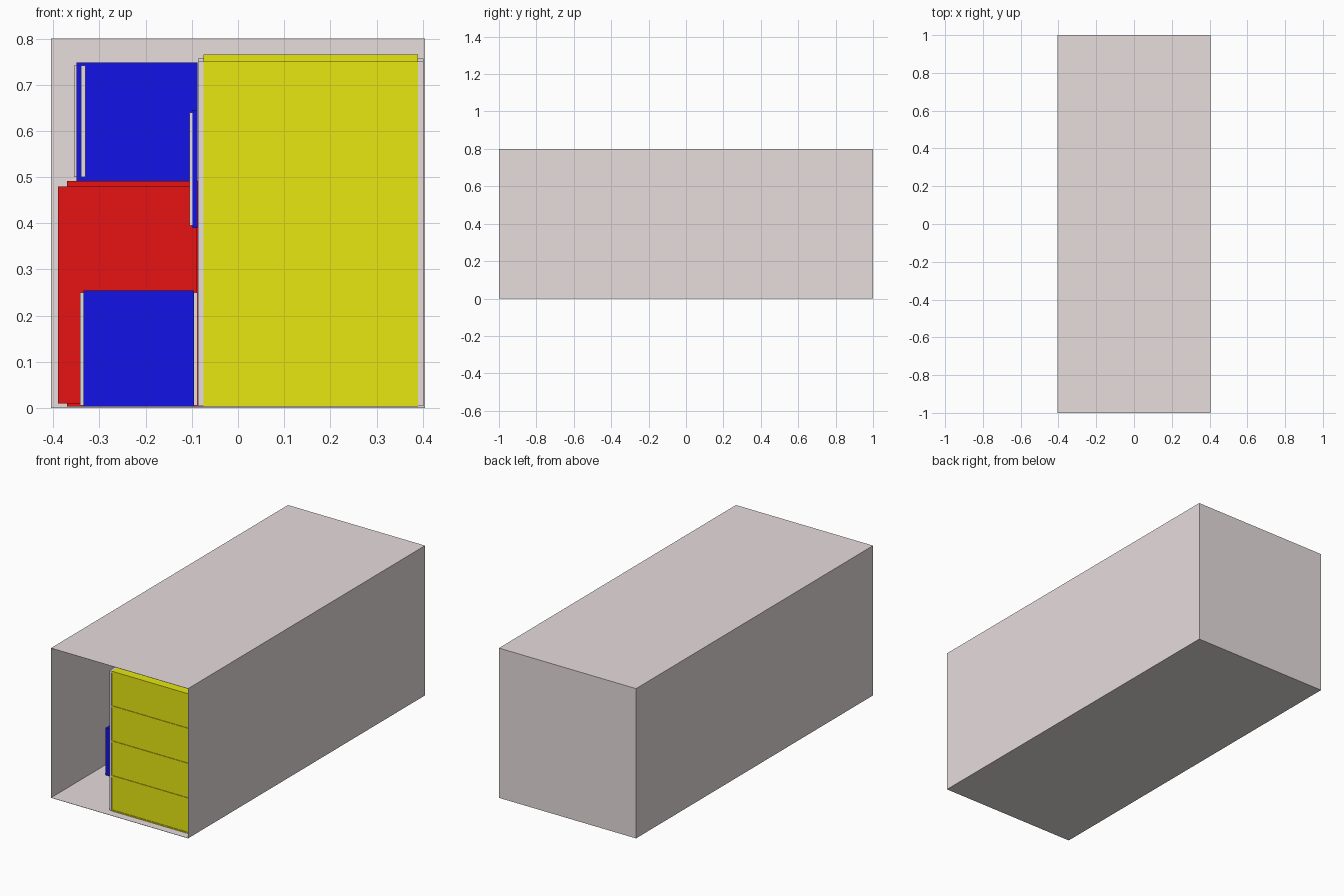
import bpy, bmesh

cube = bpy.data.objects.get("Cube")
if cube:
    bpy.data.objects.remove(cube, do_unlink=True)


def material(name, rgb):
    m = bpy.data.materials.new(name)
    m.use_nodes = True
    m.diffuse_color = (*rgb, 1)
    m.node_tree.nodes["Principled BSDF"].inputs["Base Color"].default_value = (*rgb, 1)
    return m


GREY = material("warm grey", (0.8, 0.72, 0.72))
YELLOW = material("yellow", (0.8, 0.8, 0.006))
BLUE = material("blue", (0.006, 0.006, 0.8))
RED = material("red", (0.8, 0.006, 0.006))


def box(name, mat, x, y, z, open_front=False):
    """Box from (low, high) ranges on each axis."""
    bm = bmesh.new()
    bmesh.ops.create_cube(bm, size=1)
    for v in bm.verts:
        v.co = [r[0] if c < 0 else r[1] for c, r in zip(v.co, (x, y, z))]
    bm.normal_update()
    if open_front:
        front = [f for f in bm.faces if f.normal.y < -0.9]
        bmesh.ops.delete(bm, geom=front, context='FACES_ONLY')
    mesh = bpy.data.meshes.new(name)
    bm.to_mesh(mesh)
    bm.free()
    mesh.materials.append(mat)
    obj = bpy.data.objects.new(name, mesh)
    bpy.context.collection.objects.link(obj)
    return obj


# Container shell, open at the front
shell = box("container_shell", GREY, (-0.405, 0.405), (-1, 1), (0, 0.8), True)
wall = shell.modifiers.new("wall_thickness", 'SOLIDIFY')
wall.thickness = 0.002
wall.offset = -1

# Front rack: grey side panels, yellow boards and stacked yellow boxes
FRONT, BACK = -0.96, -0.6
for side, x in (("right", (-0.087, -0.075)), ("left", (0.39, 0.402))):
    box("rack_side_" + side, GREY, x, (FRONT, BACK), (0.004, 0.75))
levels = [0.004, 0.188, 0.373, 0.56, 0.745]
for i, z in enumerate(levels):
    low, high = max(z - 0.005, 0.003), z + 0.005
    box(f"rack_board_{i}", YELLOW, (-0.075, 0.39), (FRONT, BACK), (low, high))
    if i:
        box(f"rack_box_{i}", YELLOW, (-0.075, 0.39), (FRONT + 0.003, BACK),
            (levels[i - 1] + 0.005, z - 0.005))

# Taller rack behind the first
box("rear_rack_body", GREY, (-0.087, 0.402), (-0.58, -0.2), (0.004, 0.757))
box("rear_rack_front", YELLOW, (-0.075, 0.39), (-0.59, -0.2), (0.004, 0.765))

# Low blue crate on the floor
box("floor_crate_front", BLUE, (-0.335, -0.095), (-0.64, -0.56), (0.003, 0.255))
box("floor_crate_body", GREY, (-0.342, -0.088), (-0.56, -0.5), (0.006, 0.25))

# Red cupboards along the right wall
box("red_cupboard_front", RED, (-0.39, -0.09), (-0.45, 0.1), (0.01, 0.48))
box("red_cupboard_rear", RED, (-0.37, -0.075), (0.1, 0.6), (0.003, 0.492))

# Blue crate standing on the cupboards
box("upper_crate_front", BLUE, (-0.35, -0.088), (0.14, 0.2), (0.492, 0.748))
box("upper_crate_body", GREY, (-0.355, -0.09), (0.2, 0.45), (0.5, 0.742))
box("upper_crate_strip", GREY, (-0.34, -0.33), (0.13, 0.14), (0.5, 0.742))

# Flat panel leaning beside the rack
box("panel_core", GREY, (-0.105, -0.098), (-0.49, -0.46), (0.395, 0.64))
box("panel_face", BLUE, (-0.098, -0.088), (-0.49, -0.46), (0.39, 0.645))
